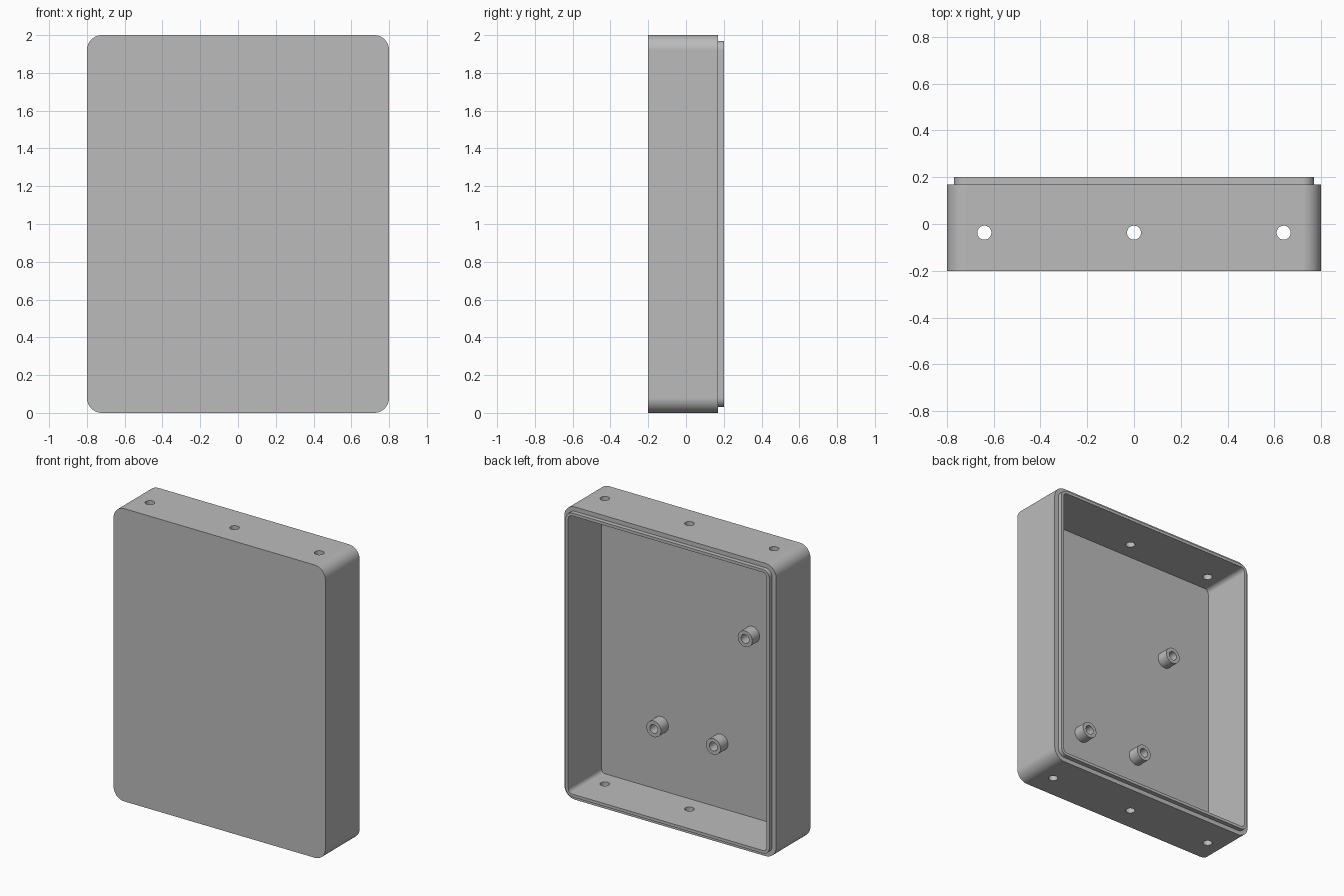
import bpy, bmesh, math
from mathutils import Matrix

cube = bpy.data.objects.get("Cube")
if cube:
    bpy.data.objects.remove(cube, do_unlink=True)

WIDTH, HEIGHT, RADIUS = 1.6, 2.0, 0.08
FRONT, SHOULDER, BACK = -0.2, 0.17, 0.2
LIP, WALL, FLOOR = 0.03, 0.05, -0.16

grey = bpy.data.materials.new("light_grey")
grey.use_nodes = True
grey.diffuse_color = (0.5, 0.5, 0.5, 1)
grey.node_tree.nodes["Principled BSDF"].inputs["Base Color"].default_value = (0.5, 0.5, 0.5, 1)


def make_object(name, bm):
    bmesh.ops.recalc_face_normals(bm, faces=bm.faces)
    mesh = bpy.data.meshes.new(name)
    bm.to_mesh(mesh)
    bm.free()
    mesh.materials.append(grey)
    obj = bpy.data.objects.new(name, mesh)
    bpy.context.collection.objects.link(obj)
    return obj


def activate(obj):
    bpy.ops.object.select_all(action='DESELECT')
    obj.select_set(True)
    bpy.context.view_layer.objects.active = obj


def loft(name, loops):
    """Skin a row of equal loops and cap both ends."""
    bm = bmesh.new()
    rings = [[bm.verts.new(p) for p in loop] for loop in loops]
    n = len(rings[0])
    for a, b in zip(rings, rings[1:]):
        for i in range(n):
            j = (i + 1) % n
            bm.faces.new((a[i], a[j], b[j], b[i]))
    bm.faces.new(rings[0])
    bm.faces.new(rings[-1])
    return make_object(name, bm)


def rounded_rect(inset, y, steps=12):
    r = RADIUS - inset
    pts = []
    for k, (sx, sz) in enumerate([(1, 1), (-1, 1), (-1, -1), (1, -1)]):
        cx, cz = sx * (WIDTH / 2 - RADIUS), sz * (HEIGHT / 2 - RADIUS)
        for i in range(steps + 1):
            a = math.pi / 2 * (k + i / steps)
            pts.append((cx + r * math.cos(a), y, HEIGHT / 2 + cz + r * math.sin(a)))
    return pts


def circle(r, x, y, z, sides=32):
    return [(x + r * math.cos(t), y, z + r * math.sin(t))
            for t in (2 * math.pi * i / sides for i in range(sides))]


# Tray shell: outer wall, stepped rear lip, inner wall and floor
profile = [(0, FRONT), (0, SHOULDER), (LIP, SHOULDER), (LIP, BACK), (WALL, BACK), (WALL, FLOOR)]
shell = loft("enclosure_shell", [rounded_rect(i, y) for i, y in profile])

# Three screw holes through the top and bottom walls
bm = bmesh.new()
for x in (-0.64, 0, 0.64):
    bmesh.ops.create_cone(bm, cap_ends=True, segments=32, radius1=0.03, radius2=0.03,
                          depth=2.4, matrix=Matrix.Translation((x, -0.037, 1)))
drill = make_object("hole_cutter", bm)
drill.hide_render = True
cut = shell.modifiers.new("holes", 'BOOLEAN')
cut.operation, cut.solver, cut.object = 'DIFFERENCE', 'EXACT', drill
activate(shell)
bpy.ops.object.modifier_apply(modifier="holes")
bpy.data.objects.remove(drill, do_unlink=True)

# Hollow mounting posts on the floor
posts = []
for name, x, z in (("upper_post", -0.39, 1.3), ("lower_left_post", 0.3, 0.5),
                   ("lower_right_post", -0.15, 0.5)):
    steps = [(0.055, FLOOR - 0.01), (0.055, -0.08), (0.03, -0.08), (0.03, FLOOR + 0.002)]
    posts.append(loft(name, [circle(r, x, y, z) for r, y in steps]))

# Smooth curved walls, keep the edges crisp
for obj in [shell] + posts:
    activate(obj)
    bpy.ops.object.shade_smooth_by_angle(angle=math.radians(30))
    weighted = obj.modifiers.new("weighted_normals", 'WEIGHTED_NORMAL')
    weighted.keep_sharp = True
